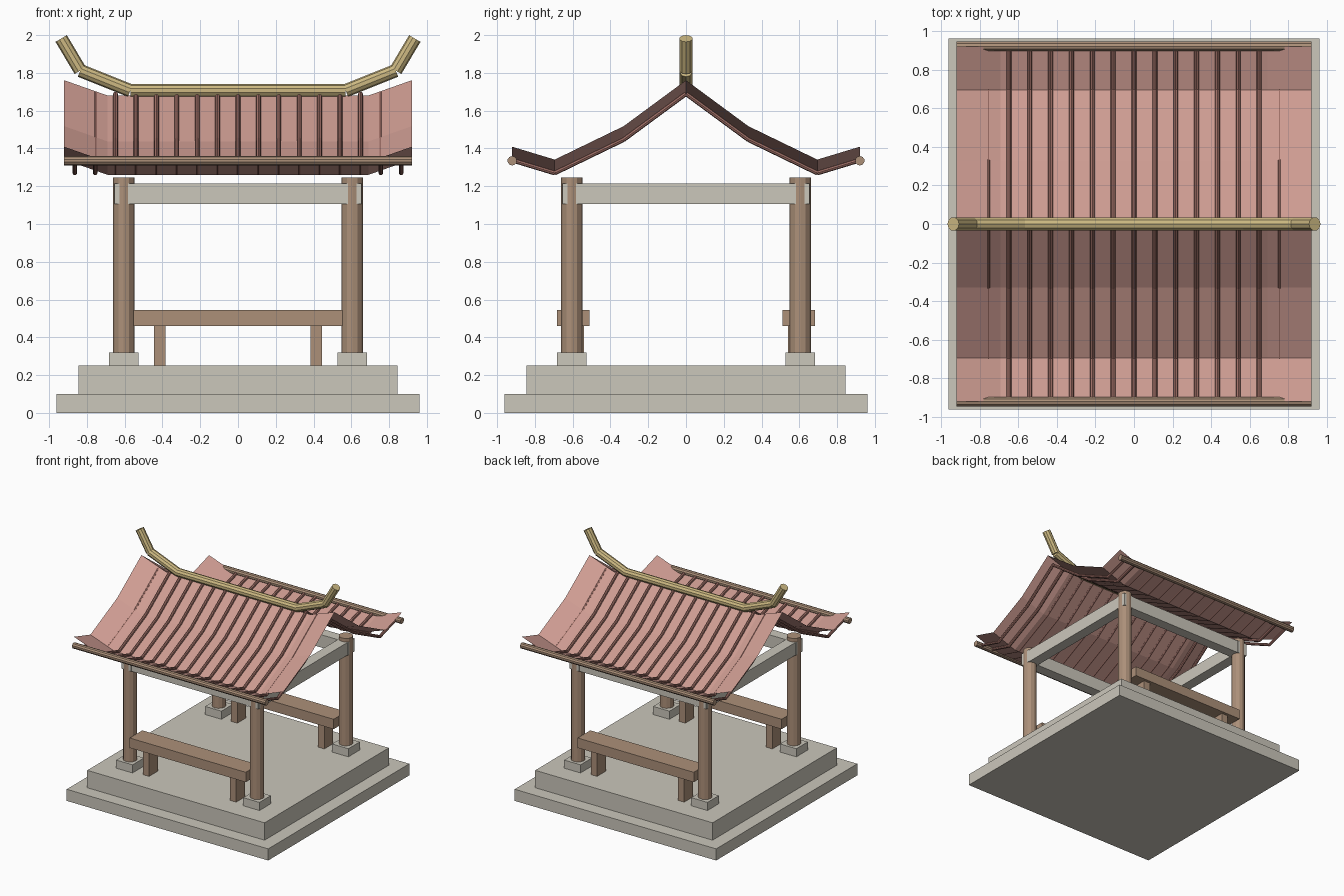
import bpy, bmesh, math
from mathutils import Vector

if "Cube" in bpy.data.objects:
    bpy.data.objects.remove(bpy.data.objects["Cube"])


def material(name, r, g, b):
    m = bpy.data.materials.new(name)
    m.diffuse_color = [(c / 255 / 12.92 if c < 11 else ((c / 255 + 0.055) / 1.055) ** 2.4)
                       for c in (r, g, b)] + [1.0]
    m.use_nodes = True
    m.node_tree.nodes["Principled BSDF"].inputs["Base Color"].default_value = m.diffuse_color
    return m


stone = material("pale stone", 203, 199, 187)
wood = material("brown wood", 172, 144, 121)
clay = material("pink clay", 206, 156, 146)
rib_clay = material("dark clay", 160, 112, 103)
gold = material("old gold", 205, 185, 130)


def finish(name, bm, mat):
    bmesh.ops.recalc_face_normals(bm, faces=bm.faces)
    me = bpy.data.meshes.new(name)
    bm.to_mesh(me)
    bm.free()
    me.materials.append(mat)
    ob = bpy.data.objects.new(name, me)
    bpy.context.collection.objects.link(ob)
    return ob


def box(name, centre, half, z0, z1, mat):
    bm = bmesh.new()
    bmesh.ops.create_cube(bm, size=1)
    for v in bm.verts:
        v.co = (centre[0] + v.co.x * 2 * half[0],
                centre[1] + v.co.y * 2 * half[1],
                z0 + (v.co.z + 0.5) * (z1 - z0))
    return finish(name, bm, mat)


def rods(name, points, radius, sides, mat):
    """One separate straight cylinder for each step of the path."""
    bm = bmesh.new()
    for a, b in zip(points, points[1:]):
        a, b = Vector(a), Vector(b)
        new = bmesh.ops.create_cone(bm, cap_ends=True, segments=sides, radius1=radius,
                                    radius2=radius, depth=(b - a).length)["verts"]
        turn = (b - a).to_track_quat('Z', 'Y')
        for v in new:
            v.co = turn @ v.co + (a + b) / 2
    return finish(name, bm, mat)


# Stepped stone base
box("base_lower", (0, 0), (0.96, 0.96), 0, 0.10, stone)
box("base_upper", (0, 0), (0.845, 0.845), 0.10, 0.25, stone)

# Columns on square footings
P = 0.605
for sx in (-1, 1):
    for sy in (-1, 1):
        box("footing", (sx * P, sy * P), (0.0775, 0.0775), 0.25, 0.32, stone)
        rods("column", [(sx * P, sy * P, 0.32), (sx * P, sy * P, 1.245)], 0.056, 12, wood)

# Top beams and the two benches
for s in (-1, 1):
    box("beam_across", (0, s * P), (0.655, 0.046), 1.105, 1.215, stone)
    box("beam_along", (s * P, 0), (0.046, 0.655), 1.105, 1.215, stone)
    box("bench_seat", (0, s * 0.598), (0.553, 0.086), 0.46, 0.545, wood)
    for sx in (-1, 1):
        box("bench_leg", (sx * 0.415, s * 0.6), (0.03, 0.06), 0.25, 0.46, wood)

# Curved roof sheet, with both side edges lifted
half_profile = [(0, 1.68), (0.33, 1.437), (0.695, 1.26), (0.92, 1.328)]
profile = [(-y, z) for y, z in half_profile[:0:-1]] + half_profile
bm = bmesh.new()
grid = [[bm.verts.new((x, y, z + (0.081 if abs(x) > 0.9 else 0))) for y, z in profile]
        for x in (-0.92, -0.69, 0.69, 0.92)]
for r0, r1 in zip(grid, grid[1:]):
    for j in range(len(profile) - 1):
        bm.faces.new((r0[j], r1[j], r1[j + 1], r0[j + 1]))
finish("roof_sheet", bm, clay)

# Tile ribs running down both slopes
for i in range(-8, 9):
    rods("roof_rib", [(i * 0.108, y, z + 0.01) for y, z in profile], 0.0125, 8, rib_clay)

# Eave rods
for s in (-1, 1):
    rods("eave_rod", [(-0.92, s * 0.92, 1.335), (0.92, s * 0.92, 1.335)], 0.025, 10, wood)

# Ridge pole with upturned ends
half_ridge = [(0.57, 1.706), (0.835, 1.812), (0.936, 1.982)]
rods("ridge_pole", [(-x, 0, z) for x, z in half_ridge[::-1]] +
     [(x, 0, z) for x, z in half_ridge], 0.035, 10, gold)
